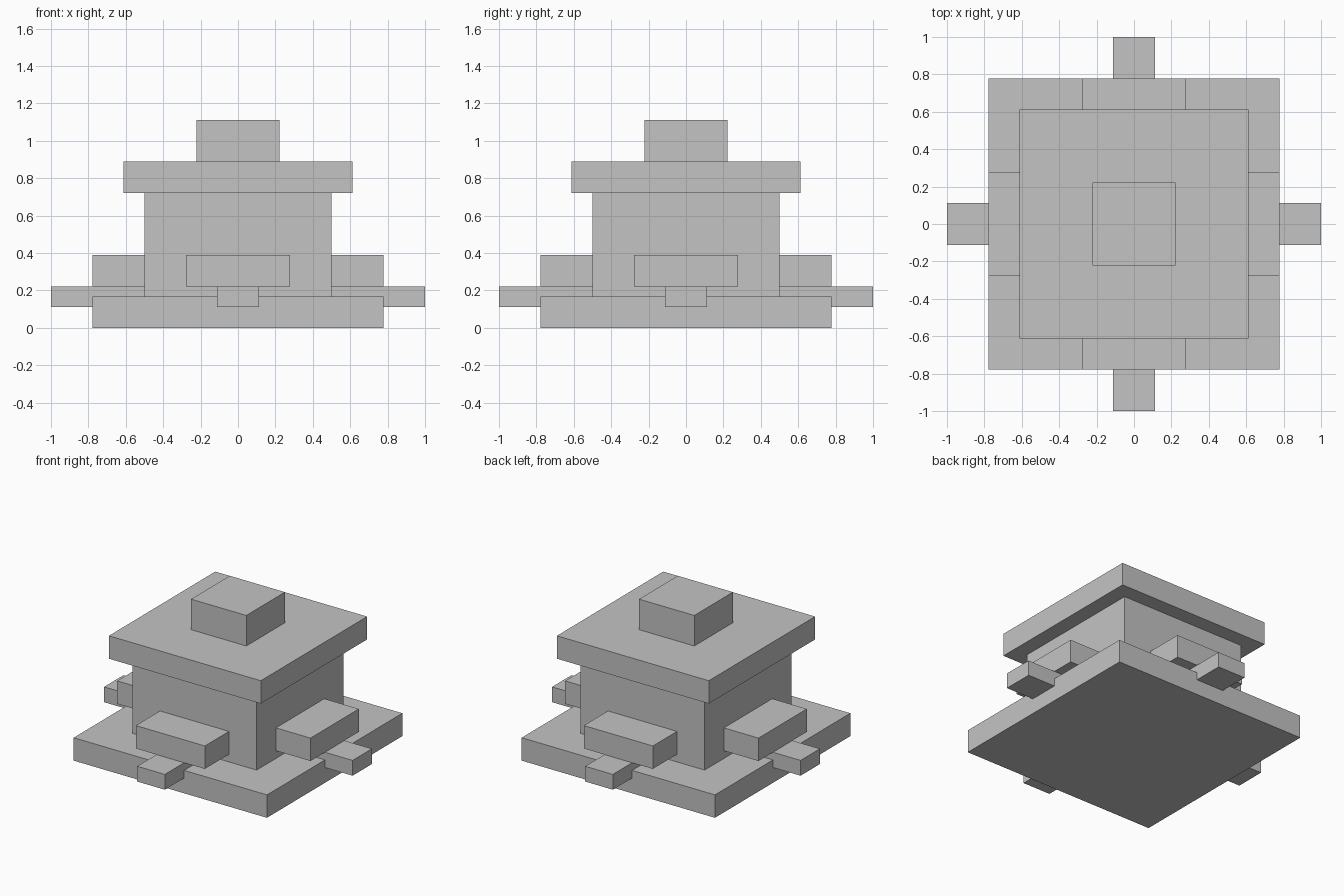
import bpy
import math
from mathutils import Matrix, Vector
import bmesh

if "Cube" in bpy.data.objects:
    bpy.data.objects.remove(bpy.data.objects["Cube"])

U = 1 / 18  # modelling unit

grey = bpy.data.materials.new("plain grey")
grey.diffuse_color = (0.55, 0.55, 0.55, 1)
grey.use_nodes = True
grey.node_tree.nodes["Principled BSDF"].inputs["Base Color"].default_value = grey.diffuse_color


def box(name, lo, hi, angle=0):
    """Box between two corners given in units, turned about the z axis."""
    lo, hi = Vector(lo) * U, Vector(hi) * U
    bm = bmesh.new()
    bmesh.ops.create_cube(bm, size=1)
    m = Matrix.Translation((lo + hi) / 2) @ Matrix.Diagonal((*(hi - lo), 1))
    bm.transform(Matrix.Rotation(angle, 4, 'Z') @ m)
    mesh = bpy.data.meshes.new(name)
    bm.to_mesh(mesh)
    bm.free()
    mesh.materials.append(grey)
    obj = bpy.data.objects.new(name, mesh)
    bpy.context.collection.objects.link(obj)
    return obj


# Stacked square blocks: half width, bottom, top
for name, half, bottom, top in (("base_slab", 14, 0, 3), ("body", 9, 3, 13),
                                ("roof_slab", 11, 13, 16), ("top_block", 4, 16, 20)):
    box(name, (-half, -half, bottom), (half, half, top))

# A ledge and a protruding tab on each of the four sides
for i, side in enumerate(("front", "right", "back", "left")):
    turn = i * math.pi / 2
    box(side + "_ledge", (-5, -14, 4), (5, -9, 7), turn)
    box(side + "_tab", (-2, -18, 2), (2, -9, 4), turn)
